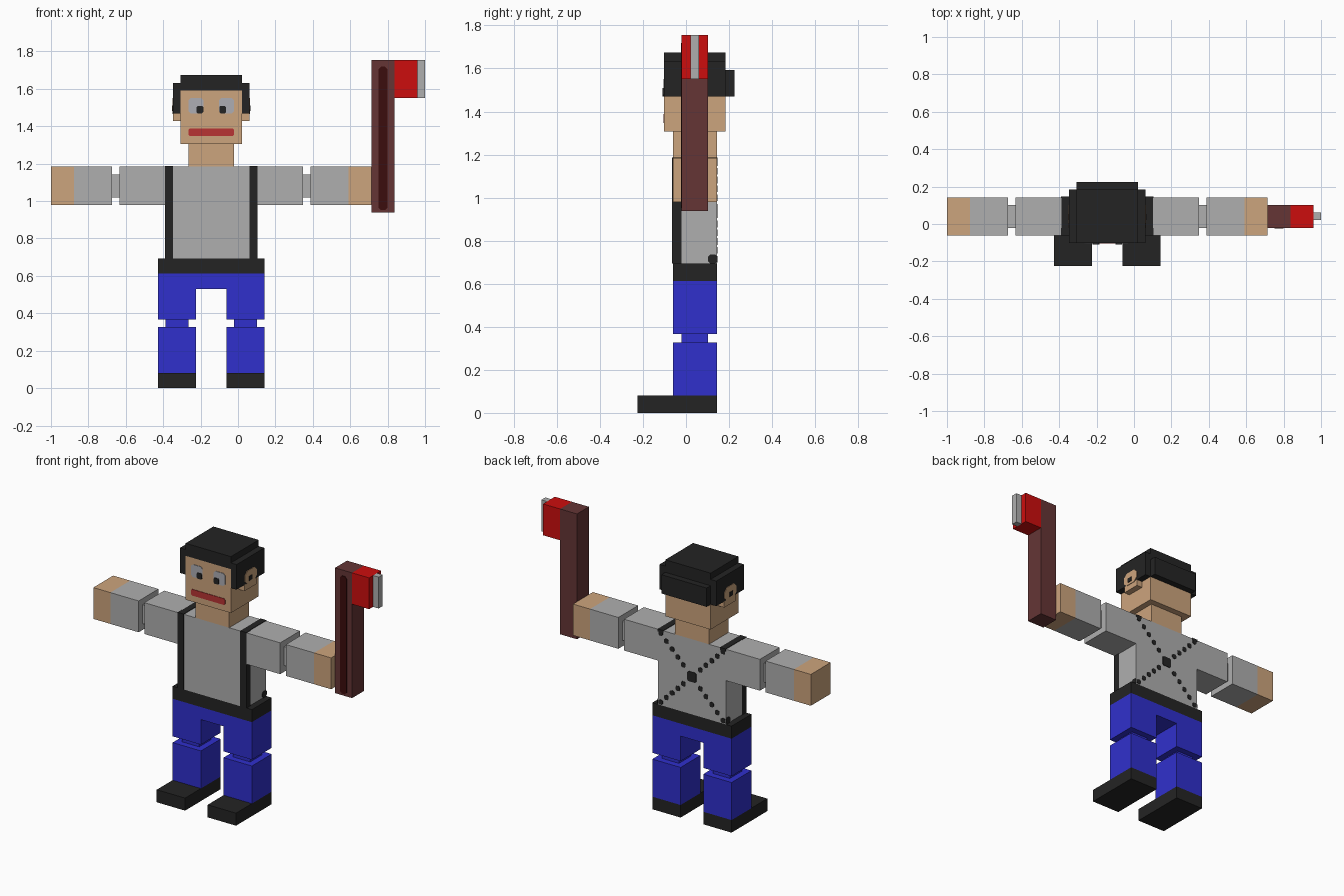
import bpy, bmesh

cube = bpy.data.objects.get("Cube")
if cube:
    bpy.data.objects.remove(cube, do_unlink=True)

U = 2 / 49                      # block unit; the figure is 49 x 11 x 43 units
ORIGIN = (24.5, 5.5, 0)
MID = 21                        # body centre line, in units
T = 0.08                        # thickness of painted plates, in units


def material(name, rgb):
    def linear(c):
        c = min(1, c * 1.06 / 255)
        return c / 12.92 if c <= 0.04045 else ((c + 0.055) / 1.055) ** 2.4
    col = (*[linear(c) for c in rgb], 1)
    m = bpy.data.materials.new(name)
    m.use_nodes = True
    m.diffuse_color = col
    bsdf = next(n for n in m.node_tree.nodes if n.type == 'BSDF_PRINCIPLED')
    bsdf.inputs["Base Color"].default_value = col
    bsdf.inputs["Roughness"].default_value = 0.8
    return m


SKIN = material("skin", (193, 155, 118))
GREY = material("shirt grey", (165, 165, 165))
BLACK = material("black", (34, 34, 34))
BLUE = material("trouser blue", (45, 45, 193))
RED = material("axe red", (193, 13, 13))
WOOD = material("dark wood", (95, 50, 50))
GROOVE = material("groove maroon", (56, 12, 12))
LIPS = material("lip red", (174, 48, 48))
EYE = material("eye white", (164, 164, 169))


def block(name, mat, x, y, z, cut=0, axis=1):
    """Box given by unit ranges; corners around the extrusion axis can be cut."""
    spans = (x, y, z)
    a, b = [i for i in range(3) if i != axis]
    (a0, a1), (b0, b1) = spans[a], spans[b]
    if cut:
        pts = [(a0 + cut, b0), (a1 - cut, b0), (a1, b0 + cut), (a1, b1 - cut),
               (a1 - cut, b1), (a0 + cut, b1), (a0, b1 - cut), (a0, b0 + cut)]
    else:
        pts = [(a0, b0), (a1, b0), (a1, b1), (a0, b1)]
    bm = bmesh.new()
    rings = []
    for d in spans[axis]:
        ring = []
        for p, q in pts:
            co = [0, 0, 0]
            co[a], co[b], co[axis] = p, q, d
            ring.append(bm.verts.new([(c - o) * U for c, o in zip(co, ORIGIN)]))
        rings.append(ring)
    bm.faces.new(rings[0])
    bm.faces.new(rings[1])
    n = len(pts)
    for i in range(n):
        j = (i + 1) % n
        bm.faces.new((rings[0][i], rings[0][j], rings[1][j], rings[1][i]))
    bmesh.ops.recalc_face_normals(bm, faces=bm.faces)
    me = bpy.data.meshes.new(name)
    bm.to_mesh(me)
    bm.free()
    me.materials.append(mat)
    ob = bpy.data.objects.new(name, me)
    bpy.context.collection.objects.link(ob)
    return ob


def pair(name, mat, x, y, z, **kw):
    """The same block on both sides of the body; x is given for the left (+x)."""
    block("left_" + name, mat, x, y, z, **kw)
    block("right_" + name, mat, (2 * MID - x[1], 2 * MID - x[0]), y, z, **kw)


BODY = (4, 9)                   # depth of torso and limbs
JOINT = (5, 8)                  # depth of joints and axe

# Legs
pair("shoe", BLACK, (23, 28), (0, 9), (0, 2))
pair("lower_leg", BLUE, (23, 28), BODY, (2, 8))
pair("knee", BLUE, (24, 27), JOINT, (8, 9))
pair("upper_leg", BLUE, (23, 28), BODY, (9, 13))
block("hips", BLUE, (14, 28), BODY, (13, 15))
block("belt", BLACK, (14, 28), BODY, (15, 17))

# Torso and arms
block("torso", GREY, (15, 27), BODY, (17, 29))
pair("upper_arm", GREY, (27, 33), BODY, (24, 29))
pair("elbow", GREY, (33, 34), JOINT, (25, 28))
pair("forearm", GREY, (34, 39), BODY, (24, 29))
pair("hand", SKIN, (39, 42), BODY, (24, 29))

# Braces: front columns, shoulder straps, side tabs and dotted cross on the back
pair("brace_front", BLACK, (26, 27 + T), (4 - T, 5), (17, 29 + T))
pair("brace_shoulder", BLACK, (26, 27), (4, 9 + T), (28.7, 29 + T))
pair("brace_side_tab", BLACK, (27, 27 + T), (8, 9 + T), (17, 18), cut=0.25, axis=0)
block("brace_back_patch", BLACK, (MID - .8, MID + .8), (9, 9 + T), (22.2, 23.8), cut=0.2)
for i in range(5):
    d = 1.5 + i
    for side, s in (("upper", 1), ("lower", -1)):
        h = 23 + s * d
        pair(f"brace_{side}_dot_{i + 1}", BLACK, (MID + d - .38, MID + d + .38),
             (9, 9 + T), (h - .38, h + .38), cut=0.18)

# Head
block("neck", SKIN, (18, 24), BODY, (29, 32))
block("head", SKIN, (17, 25), (3, 10), (32, 39))
block("hair_top", BLACK, (17, 25), (3, 10), (39, 41))
block("hair_back", BLACK, (17, 25), (10, 11), (36, 39))
pair("hair_side", BLACK, (25, 26), (3, 10), (36, 40))

# Ears: lobe below the hair, with the upper ear lying on it
pair("ear_lobe", SKIN, (25, 26), JOINT, (35, 36))
pair("ear_upper", SKIN, (26, 26 + T), JOINT, (35.9, 38), cut=0.6, axis=0)
pair("ear_hole", BLACK, (26, 26 + 2 * T), (6, 6.8), (36.3, 37), axis=0)

# Face
pair("eye", EYE, (22, 24), (3 - T, 3), (36, 38), cut=0.3)
pair("pupil", BLACK, (22.05, 22.95), (3 - 2 * T, 3), (36, 36.95), cut=0.15)
block("mouth", LIPS, (18, 24), (3 - T, 3), (33, 34), cut=0.2)

# Axe
block("axe_handle", WOOD, (42, 45), JOINT, (23, 43))
block("axe_groove", GROOVE, (42.9, 44.1), (5 - T, 5), (23.3, 42.1), cut=0.35)
block("axe_head", RED, (45, 48), JOINT, (38, 43))
block("axe_blade", GREY, (48, 49), (6, 7), (38, 43))
